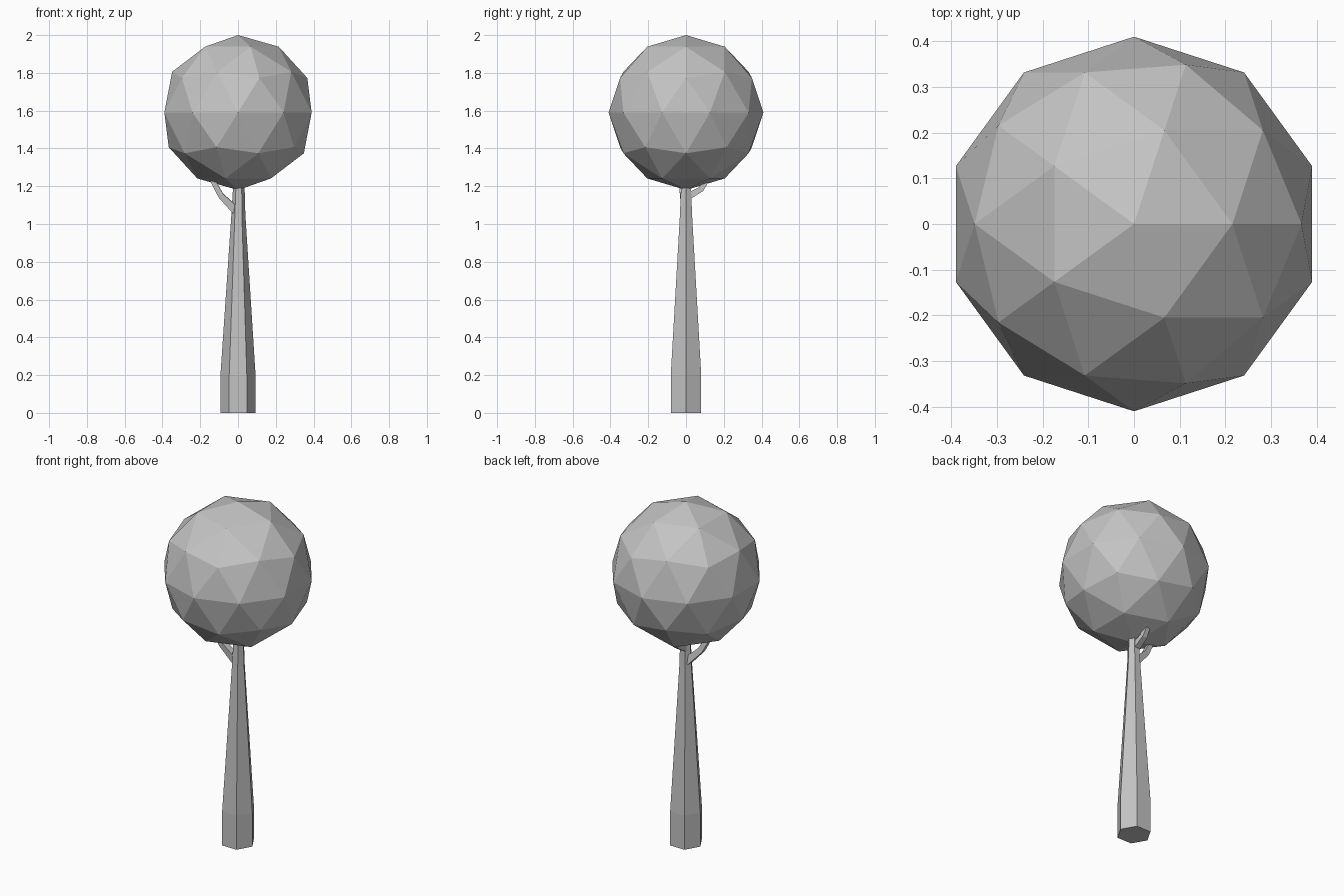
import bpy, bmesh, math
from mathutils import Vector

if "Cube" in bpy.data.objects:
    bpy.data.objects.remove(bpy.data.objects["Cube"])

grey = bpy.data.materials.new("plain grey")
grey.diffuse_color = (0.55, 0.55, 0.55, 1)
grey.use_nodes = True
grey.node_tree.nodes["Principled BSDF"].inputs["Base Color"].default_value = grey.diffuse_color


def tube(name, rings, sides, start=0.0):
    """Loft flat-sided rings (centre, radius, axis) into a closed limb."""
    bm = bmesh.new()
    loops = []
    for centre, radius, axis in rings:
        turn = Vector((0, 0, 1)).rotation_difference(Vector(axis))
        loop = []
        for i in range(sides):
            a = start + math.tau * i / sides
            p = Vector((math.cos(a), math.sin(a), 0)) * radius
            loop.append(bm.verts.new(Vector(centre) + turn @ p))
        loops.append(loop)
    for low, high in zip(loops, loops[1:]):
        for i in range(sides):
            j = (i + 1) % sides
            bm.faces.new((low[i], low[j], high[j], high[i]))
    bm.faces.new(loops[0][::-1])
    bm.faces.new(loops[-1])
    bmesh.ops.recalc_face_normals(bm, faces=bm.faces)
    mesh = bpy.data.meshes.new(name)
    bm.to_mesh(mesh)
    bm.free()
    mesh.materials.append(grey)
    obj = bpy.data.objects.new(name, mesh)
    bpy.context.collection.objects.link(obj)
    return obj


# Tapered six-sided trunk
up = (0, 0, 1)
tube("trunk", [((0, 0, 0), 0.093, up), ((0, 0, 0.2), 0.093, up),
               ((0.002, 0, 1.05), 0.037, up), ((0.006, 0, 1.3), 0.026, up)], 6)

# Two bent branches reaching into the crown
tube("left_branch", [((-0.01, 0, 1.07), 0.03, (-0.6, -0.1, 0.8)),
                     ((-0.09, -0.016, 1.15), 0.022, (-0.6, -0.1, 0.8)),
                     ((-0.15, -0.03, 1.26), 0.016, (-0.4, -0.1, 0.9))], 4, math.pi / 4)
tube("back_branch", [((0, 0.01, 1.145), 0.026, (0, 0.7, 0.7)),
                     ((0, 0.08, 1.185), 0.021, (0, 0.7, 0.7)),
                     ((0, 0.13, 1.26), 0.015, (0, 0.5, 0.85))], 4, math.pi / 4)

# Faceted round crown
bpy.ops.mesh.primitive_ico_sphere_add(subdivisions=2, radius=0.41, location=(0, 0, 1.59))
crown = bpy.context.object
crown.name = "crown"
crown.data.materials.append(grey)
